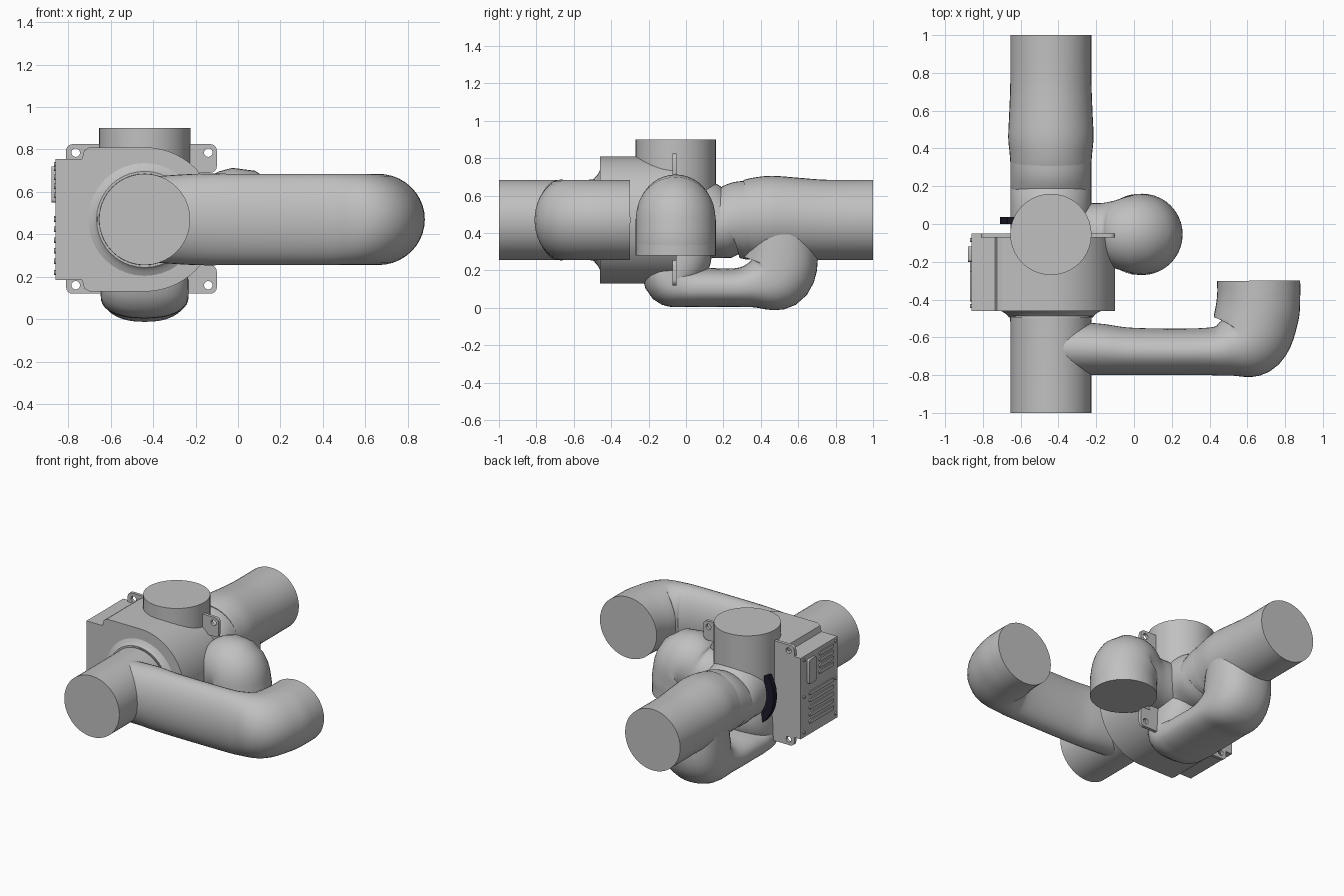
import bpy, bmesh
from math import sin, cos, pi, radians, copysign
from mathutils import Vector

cube = bpy.data.objects.get("Cube")
if cube:
    bpy.data.objects.remove(cube, do_unlink=True)


def material(name, rgb):
    m = bpy.data.materials.new(name)
    m.use_nodes = True
    m.diffuse_color = (*rgb, 1)
    m.node_tree.nodes["Principled BSDF"].inputs["Base Color"].default_value = (*rgb, 1)
    return m


grey = material("light grey", (0.53, 0.53, 0.53))
dark = material("dark navy", (0.012, 0.01, 0.022))

AX, AZ, R = -0.44, 0.47, 0.215     # main pipe axis and radius
CY = -0.055                        # axis of the upright pipe
N = 40                             # sides of the pipes


def select(ob):
    bpy.ops.object.select_all(action='DESELECT')
    ob.select_set(True)
    bpy.context.view_layer.objects.active = ob


def finish(ob, mat, angle=35):
    ob.data.materials.clear()
    ob.data.materials.append(mat)
    select(ob)
    bpy.ops.object.shade_smooth_by_angle(angle=radians(angle))
    return ob


def pipe(name, keys, place, side, steps=6, power=1.0, mat=grey):
    """Swept tube; keys are (u, v, half width, half thickness) in a plane."""
    k = [Vector(p) for p in keys]
    k = [2 * k[0] - k[1]] + k + [2 * k[-1] - k[-2]]
    path = []
    for a, b, c, d in zip(k, k[1:], k[2:], k[3:]):
        for i in range(steps):
            t = i / steps
            path.append(0.5 * (2 * b + (c - a) * t + (2 * a - 5 * b + 4 * c - d) * t * t
                               + (3 * b - a - 3 * c + d) * t ** 3))
    path.append(k[-2])
    bm = bmesh.new()
    rings = []
    curl = lambda f: copysign(abs(f) ** power, f)
    for i, p in enumerate(path):
        q = path[min(i + 1, len(path) - 1)] - path[max(i - 1, 0)]
        flat = Vector((-q[1], q[0])).normalized()
        ring = []
        for j in range(N):
            a = 2 * pi * j / N
            u = p[0] + flat.x * p[3] * curl(sin(a))
            v = p[1] + flat.y * p[3] * curl(sin(a))
            ring.append(bm.verts.new(place(u, v) + Vector(side) * p[2] * curl(cos(a))))
        rings.append(ring)
    for r, s in zip(rings, rings[1:]):
        for j in range(N):
            bm.faces.new((r[j], r[j - 1], s[j - 1], s[j]))
    bm.faces.new(rings[0])
    bm.faces.new(rings[-1][::-1])
    bmesh.ops.recalc_face_normals(bm, faces=bm.faces)
    me = bpy.data.meshes.new(name)
    bm.to_mesh(me)
    bm.free()
    ob = bpy.data.objects.new(name, me)
    bpy.context.collection.objects.link(ob)
    return finish(ob, mat)


def plate(name, outlines, lo, hi, axis='y', mat=grey):
    """Flat outlines (inner ones become holes) extruded along y or x."""
    cu = bpy.data.curves.new(name, 'CURVE')
    cu.dimensions, cu.fill_mode, cu.extrude = '2D', 'BOTH', (hi - lo) / 2
    for pts in outlines:
        sp = cu.splines.new('POLY')
        sp.points.add(len(pts) - 1)
        for p, (u, v) in zip(sp.points, pts):
            p.co = (u, v, 0, 1)
        sp.use_cyclic_u = True
    ob = bpy.data.objects.new(name, cu)
    mid = (lo + hi) / 2
    ob.location = (0, mid, 0) if axis == 'y' else (mid, 0, 0)
    ob.rotation_euler = (pi / 2, 0, 0 if axis == 'y' else pi / 2)
    bpy.context.collection.objects.link(ob)
    select(ob)
    bpy.ops.object.convert(target='MESH')
    return finish(bpy.context.object, mat, 30)


def arc(u, v, r, a0, a1, n):
    return [(u + r * cos(radians(a0 + (a1 - a0) * i / n)),
             v + r * sin(radians(a0 + (a1 - a0) * i / n))) for i in range(n + 1)]


def circle(u, v, r):
    return arc(u, v, r, 0, 345, 23)


def rounded(u0, u1, v0, v1, r):
    return (arc(u1 - r, v1 - r, r, 0, 90, 4) + arc(u0 + r, v1 - r, r, 90, 180, 4)
            + arc(u0 + r, v0 + r, r, 180, 270, 4) + arc(u1 - r, v0 + r, r, 270, 360, 4))


in_yz = lambda y, z: Vector((AX, y, z))
in_xz = lambda x, z: Vector((x, CY, z))
in_xy = lambda x, y: Vector((x, y, AZ))
X, Y, Z = (1, 0, 0), (0, 1, 0), (0, 0, 1)

# Straight pipes on the main axis
pipe("front_pipe", [(-1, AZ, R, R), (-0.52, AZ, R, R), (-0.495, AZ, .222, .222),
                    (-0.475, AZ, .24, .24), (-0.455, AZ, .275, .275)], in_yz, X, 3)
pipe("middle_pipe", [(-0.06, AZ, R, R), (0.08, AZ, R, R), (0.19, .435, R, .172),
                     (0.22, .45, R, .19), (0.28, .465, R, .208), (0.335, AZ, R, .21)], in_yz, X, 4)
pipe("rear_pipe", [(0.33, AZ, R, R), (0.38, .475, .219, .222), (0.46, .48, .226, .226),
                   (0.58, .476, .221, .221), (0.75, AZ, R, R), (1, AZ, R, R)], in_yz, X, 4)
pipe("upright_pipe", [(CY, 0.4, R, R), (CY, 0.9, R, R)], in_yz, X, 1)

# Curved branches
pipe("front_branch", [(-.44, -.655, .2, .14), (-.2, -.663, R, .137), (0, -.675, R, .125),
                      (.38, -.675, R, .125), (.5, -.66, R, .15), (.605, -.61, R, .21),
                      (.65, -.48, R, .222), (.66, -.38, R, .22), (.66, -.3, R, .22)], in_xy, Z)
pipe("lower_bypass", [(.515, .5, .2, .17), (.515, .38, .207, .185), (.48, .18, .207, .2),
                      (.33, .115, .207, .112), (.12, .109, .207, .104), (.0, .113, .207, .11),
                      (-.08, .15, .207, .145), (-.055, .27, .2, .19), (-.055, .4, .18, .18)],
     in_yz, X, power=0.85)
pipe("side_elbow", [(-.44, .46, .18, .18), (-.22, .46, .165, .17), (-.12, .465, .175, .185),
                    (.0, .495, .21, .22), (.04, .4, R, R), (.04, .34, R, R), (.04, .28, R, R)],
     in_xz, Y)

# Housing with a round side and a stepped electronics side
outline = arc(AX, AZ, 0.34, -90, 90, 28)
step = [(-.70, .81), (-.725, .795), (-.735, .755), (-.86, .755)]
outline += step + [(x, 2 * AZ - z) for x, z in reversed(step)]
plate("housing", [outline], -0.46, -0.05)

# Mounting flange and tabs with screw holes
LOW, HIGH = .12, .825
plate("left_flange", [rounded(-.81, -.6, LOW, HIGH, .03),
                      circle(-.765, .785, .02), circle(-.765, .16, .02)], -0.072, -0.05)
for name, z0, z1, hole in (("upper", .69, HIGH, .785), ("lower", LOW, .255, .16)):
    plate(name + "_right_tab", [rounded(-.27, -.10, z0, z1, .03), circle(-.14, hole, .02)],
          -0.072, -0.05)

# Side panel: connector cover, ribs and screws
FACE = -0.86
plate("connector_cover", [rounded(-.2, -.12, .55, .72, .012)], FACE - .018, FACE, 'x')
for i in range(4):
    z = .57 + i * .043
    plate("upper_rib", [rounded(-.41, -.25, z, z + .026, .012)], FACE - .008, FACE, 'x')
for i in range(5):
    z = .26 + i * .05
    plate("lower_rib", [rounded(-.41, -.14, z, z + .026, .012)], FACE - .008, FACE, 'x')
for y in (-.435, -.085):
    for z in (.22, AZ, .73):
        plate("panel_screw", [circle(y, z, .011)], FACE - .008, FACE, 'x')

# Curved dark strap around the pipe behind the flange
strap = arc(AX, AZ, .27, 148, 312, 16) + arc(AX, AZ, .21, 318, 142, 16)
plate("strap", [strap], 0.0, 0.038, 'y', dark)
